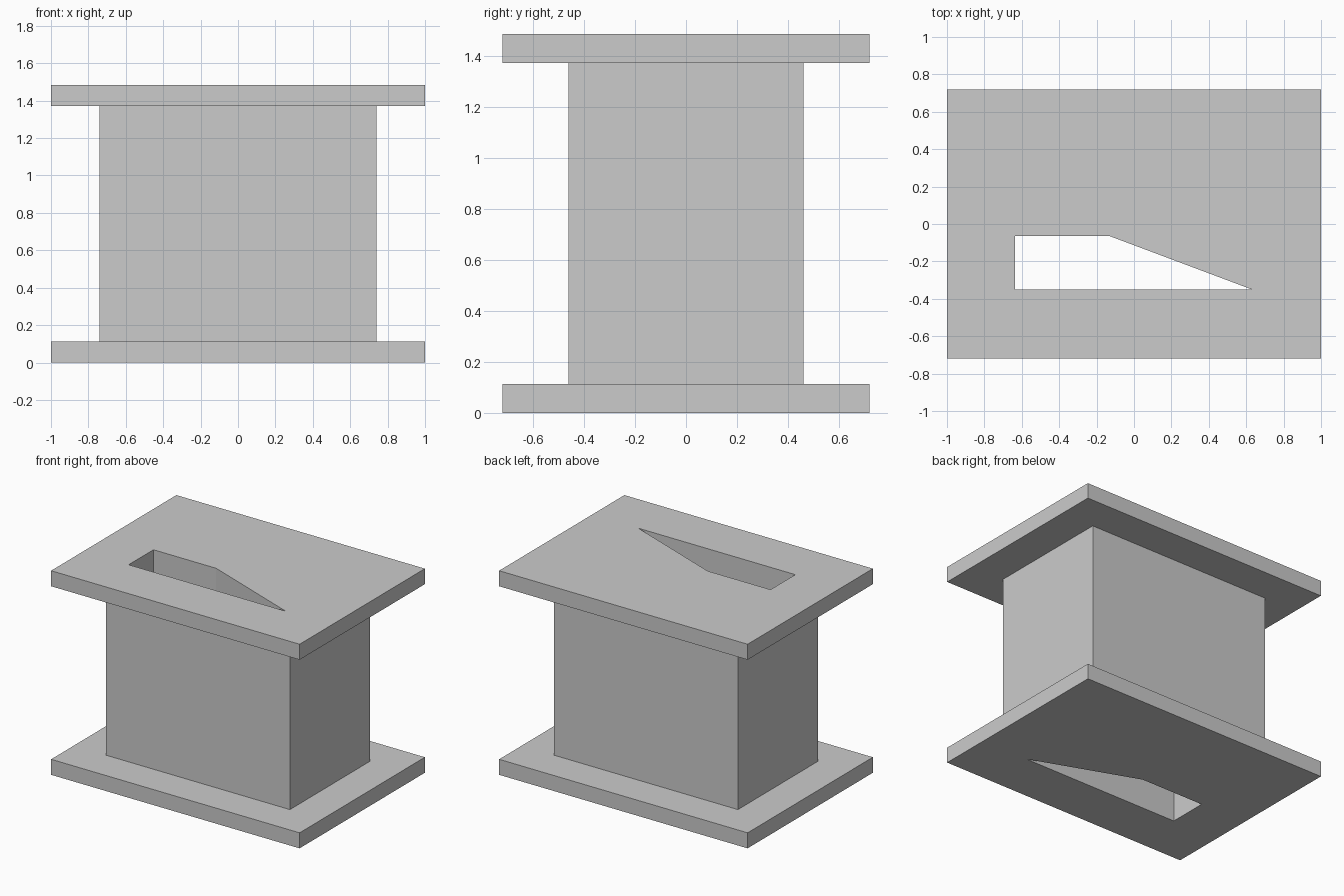
import bpy
import bmesh
from mathutils import Vector

if "Cube" in bpy.data.objects:
    bpy.data.objects.remove(bpy.data.objects["Cube"], do_unlink=True)

HEIGHT, PLATE = 1.485, 0.113
PLATE_HALF = (1.0, 0.72)
BODY_HALF = (0.74, 0.46)

grey = bpy.data.materials.new("plain grey")
grey.use_nodes = True
colour = (0.6, 0.6, 0.6, 1)
grey.diffuse_color = colour
grey.node_tree.nodes["Principled BSDF"].inputs["Base Color"].default_value = colour


def add_object(name, bm):
    bmesh.ops.recalc_face_normals(bm, faces=bm.faces)
    mesh = bpy.data.meshes.new(name)
    bm.to_mesh(mesh)
    bm.free()
    mesh.materials.append(grey)
    obj = bpy.data.objects.new(name, mesh)
    bpy.context.collection.objects.link(obj)
    return obj


def extrude(bm, face, z, half=None):
    """Extrude a face to height z, optionally reshaping it to a new half size."""
    new = bmesh.ops.extrude_face_region(bm, geom=[face])
    bm.faces.remove(face)
    top = next(g for g in new["geom"] if isinstance(g, bmesh.types.BMFace))
    for v in top.verts:
        v.co.z = z
        if half:
            v.co.x = half[0] if v.co.x > 0 else -half[0]
            v.co.y = half[1] if v.co.y > 0 else -half[1]
    return top


def prism(outline, z0, z1):
    bm = bmesh.new()
    bottom = bm.faces.new([bm.verts.new((x, y, z0)) for x, y in outline])
    result = bmesh.ops.extrude_face_region(bm, geom=[bottom])
    verts = [g for g in result["geom"] if isinstance(g, bmesh.types.BMVert)]
    bmesh.ops.translate(bm, verts=verts, vec=Vector((0, 0, z1 - z0)))
    return bm


# Base plate, column and top plate as one solid
px, py = PLATE_HALF
bm = prism([(-px, -py), (px, -py), (px, py), (-px, py)], 0, PLATE)
face = max(bm.faces, key=lambda f: f.calc_center_median().z)
face = extrude(bm, face, PLATE, BODY_HALF)
face = extrude(bm, face, HEIGHT - PLATE)
face = extrude(bm, face, HEIGHT - PLATE, PLATE_HALF)
extrude(bm, face, HEIGHT)
pedestal = add_object("flanged_column", bm)

# Tapered slot running through the full height
slot = [(-0.635, -0.35), (0.63, -0.35), (-0.13, -0.065), (-0.635, -0.065)]
cutter = add_object("slot_cutter", prism(slot, -0.2, HEIGHT + 0.2))
cutter.hide_render = True
cutter.hide_viewport = True
cut = pedestal.modifiers.new("slot", "BOOLEAN")
cut.operation = "DIFFERENCE"
cut.solver = "EXACT"
cut.object = cutter
